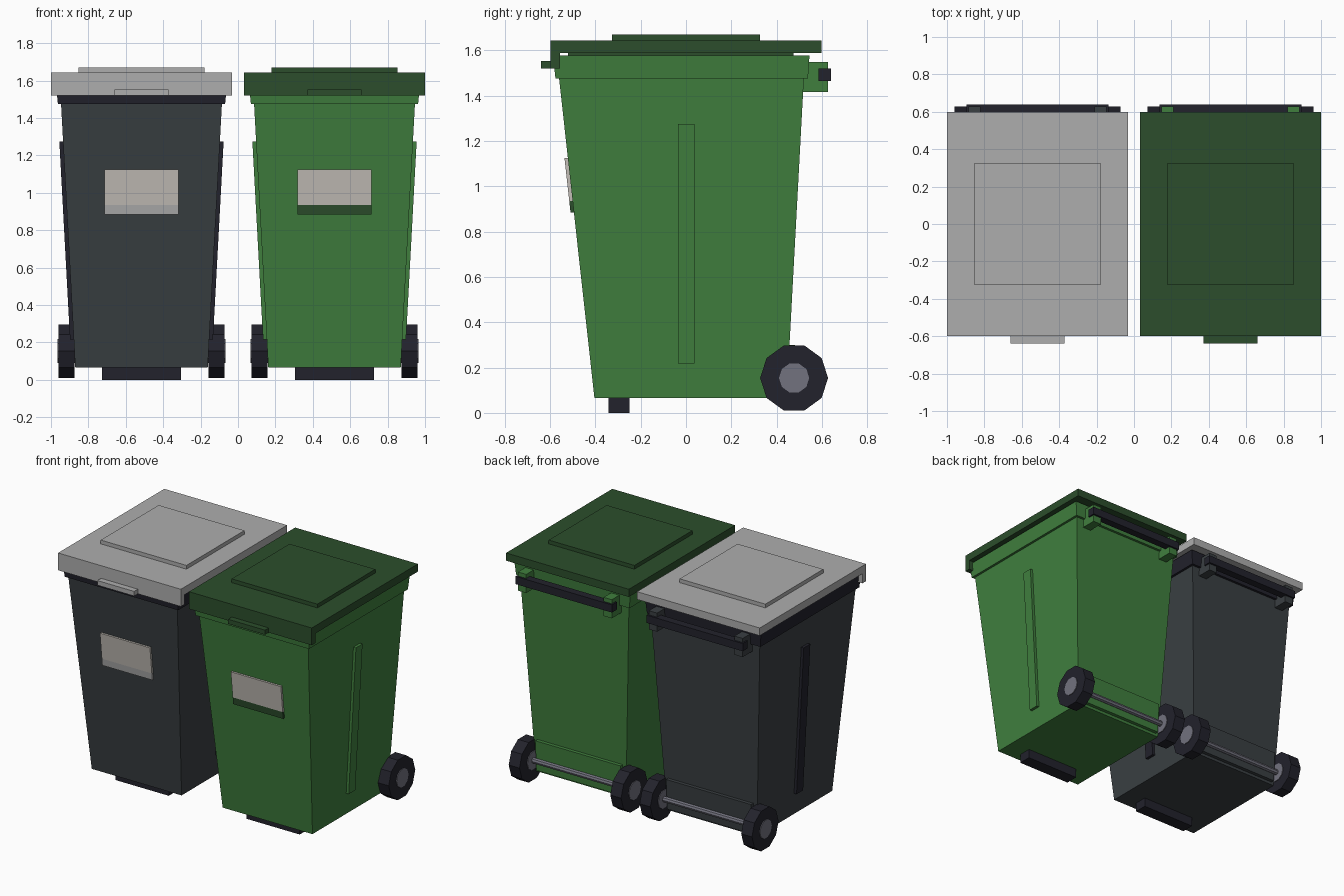
import bpy, bmesh, math

if "Cube" in bpy.data.objects:
    bpy.data.objects.remove(bpy.data.objects["Cube"])


def material(name, rgb):
    m = bpy.data.materials.new(name)
    m.diffuse_color = (*rgb, 1)
    m.use_nodes = True
    m.node_tree.nodes["Principled BSDF"].inputs["Base Color"].default_value = m.diffuse_color
    return m


GREEN = material("green_plastic", (0.051, 0.212, 0.048))
DARK_GREEN = material("dark_green_plastic", (0.025, 0.076, 0.025))
LIGHT_GREY = material("light_grey_plastic", (0.42, 0.42, 0.42))
CHARCOAL = material("charcoal_plastic", (0.042, 0.05, 0.055))
BLACK = material("black_rubber", (0.016, 0.016, 0.025))
METAL = material("grey_metal", (0.17, 0.17, 0.21))
LABEL = material("beige_label", (0.546, 0.515, 0.474))


def add_object(name, bm, mat):
    bmesh.ops.recalc_face_normals(bm, faces=bm.faces)
    me = bpy.data.meshes.new(name)
    bm.to_mesh(me)
    bm.free()
    me.materials.append(mat)
    ob = bpy.data.objects.new(name, me)
    bpy.context.collection.objects.link(ob)
    return ob


def loft(name, rings, mat):
    """Closed solid through rings of equal point count."""
    bm = bmesh.new()
    vs = [[bm.verts.new(p) for p in r] for r in rings]
    n = len(vs[0])
    for a, b in zip(vs, vs[1:]):
        for i in range(n):
            j = (i + 1) % n
            bm.faces.new((a[i], a[j], b[j], b[i]))
    bm.faces.new(vs[0])
    bm.faces.new(vs[-1])
    return add_object(name, bm, mat)


def rect(x0, x1, y0, y1, z):
    return [(x0, y0, z), (x1, y0, z), (x1, y1, z), (x0, y1, z)]


def box(name, x0, x1, y0, y1, z0, z1, mat):
    return loft(name, [rect(x0, x1, y0, y1, z0), rect(x0, x1, y0, y1, z1)], mat)


def disc(name, x0, x1, y, z, r, n, mat):
    """Cylinder along x."""
    ang = [2 * math.pi * i / n for i in range(n)]
    return loft(name, [[(x, y + r * math.cos(a), z + r * math.sin(a)) for a in ang]
                       for x in (x0, x1)], mat)


# Body taper, as functions of height
Z0, Z1 = 0.065, 1.475


def taper(a, b, z):
    return a + (b - a) * (z - Z0) / (Z1 - Z0)


def side(z):
    return taper(0.354, 0.43, z)


def front(z):
    return taper(-0.404, -0.56, z)


def back(z):
    return taper(0.444, 0.52, z)


def build_bin(tag, cx, body, lid, trim):
    # tapered body and rim
    loft(tag + "_body", [rect(cx - side(z), cx + side(z), front(z), back(z), z)
                         for z in (Z0, 1.5)], body)
    loft(tag + "_rim", [rect(cx - 0.447, cx + 0.447, -0.576, 0.538, 1.475),
                        rect(cx - 0.457, cx + 0.457, -0.587, 0.545, 1.578)], trim)
    # lid with inner seat, front lip, grip and raised panel
    box(tag + "_lid_seat", cx - 0.41, cx + 0.41, -0.52, 0.475, 1.57, 1.595, lid)
    box(tag + "_lid", cx - 0.484, cx + 0.484, -0.598, 0.598, 1.588, 1.643, lid)
    box(tag + "_lid_lip", cx - 0.484, cx + 0.484, -0.598, -0.557, 1.52, 1.6, lid)
    box(tag + "_lid_grip", cx - 0.145, cx + 0.145, -0.64, -0.58, 1.52, 1.553, lid)
    box(tag + "_lid_panel", cx - 0.338, cx + 0.338, -0.326, 0.326, 1.63, 1.67, lid)
    # front label and its coloured strip
    for name, z0, z1, mat in (("label", 0.935, 1.125, LABEL), ("label_strip", 0.885, 0.935, lid)):
        loft(f"{tag}_{name}", [rect(cx - 0.197, cx + 0.197, front(z) - 0.015, front(z) + 0.01, z)
                               for z in (z0, z1)], mat)
    # front foot
    box(tag + "_foot", cx - 0.21, cx + 0.21, -0.342, -0.25, 0, 0.07, BLACK)
    # axle housing and axle
    loft(tag + "_axle_housing", [rect(cx - 0.335, cx + 0.335, 0.4, back(z) + 0.025, z)
                                 for z in (0.085, 0.3)], body)
    disc(tag + "_axle", cx - 0.4, cx + 0.4, 0.477, 0.154, 0.02, 8, METAL)
    # push bar
    box(tag + "_push_bar", cx - 0.38, cx + 0.38, 0.585, 0.64, 1.465, 1.52, BLACK)
    for s, word in ((-1, "left"), (1, "right")):
        def span(a, b):
            return sorted((cx + s * a, cx + s * b))
        # side rib following the slope
        loft(f"{tag}_{word}_rib", [rect(*span(side(z) - 0.02, side(z) + 0.02), -0.036, 0.038, z)
                                   for z in (0.217, 1.275)], trim)
        # push bar bracket
        box(f"{tag}_{word}_bracket", *span(0.305, 0.37), 0.5, 0.627, 1.416, 1.549, body)
        # wheel and hub
        disc(f"{tag}_{word}_wheel", *span(0.358, 0.443), 0.477, 0.154, 0.15, 10, BLACK)
        disc(f"{tag}_{word}_hub", *span(0.353, 0.448), 0.477, 0.154, 0.067, 10, METAL)


build_bin("charcoal_bin", -0.516, CHARCOAL, LIGHT_GREY, BLACK)
build_bin("green_bin", 0.516, GREEN, DARK_GREEN, GREEN)
